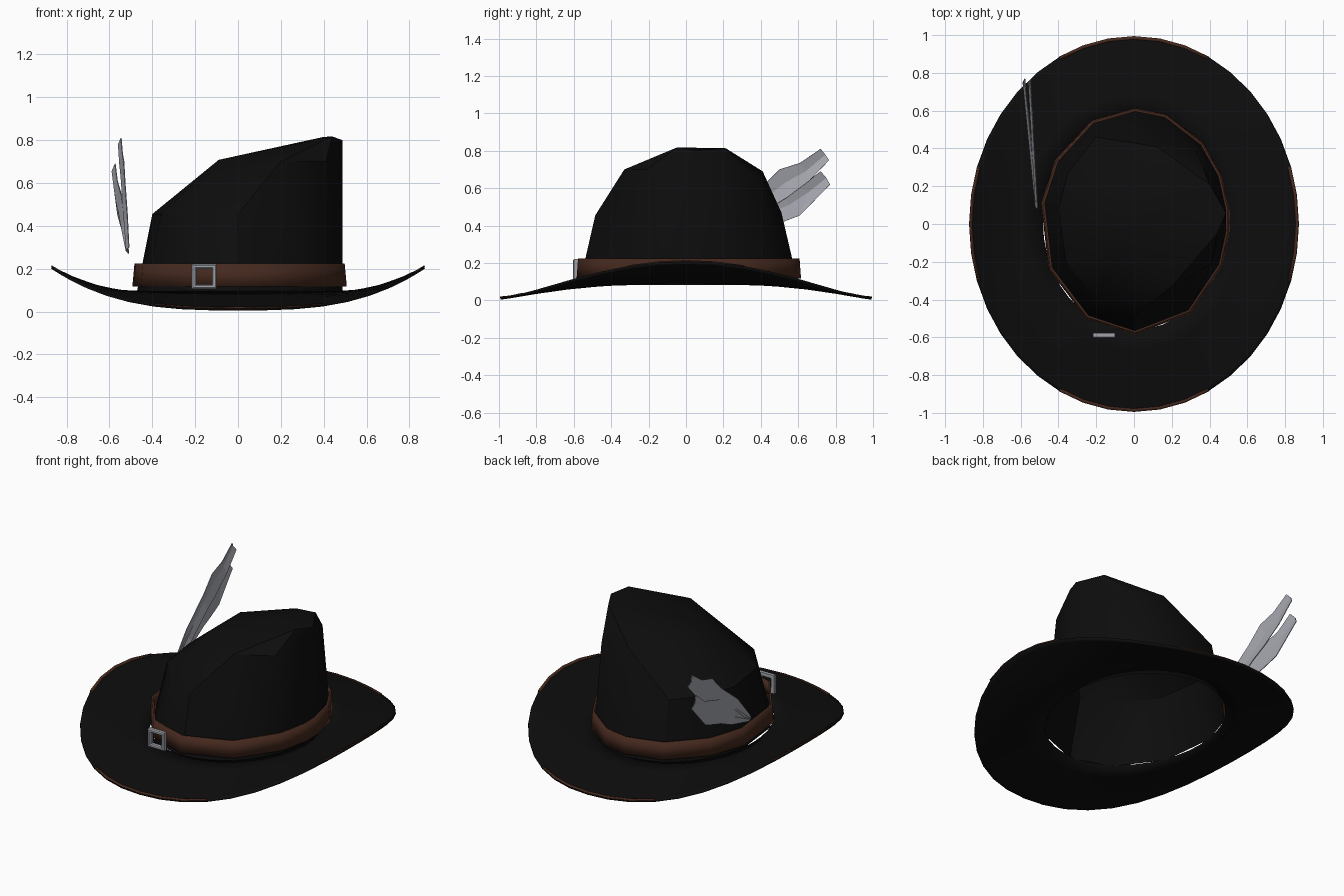
import bpy, bmesh, math

if "Cube" in bpy.data.objects:
    bpy.data.objects.remove(bpy.data.objects["Cube"])


def material(name, rgb):
    m = bpy.data.materials.new(name)
    m.diffuse_color = (*rgb, 1)
    m.use_nodes = True
    m.node_tree.nodes["Principled BSDF"].inputs["Base Color"].default_value = m.diffuse_color
    return m


BLACK = material("black felt", (0.004, 0.004, 0.004))
BROWN = material("brown leather", (0.06, 0.022, 0.013))
STEEL = material("steel grey", (0.36, 0.37, 0.40))
PLUME = material("feather grey", (0.38, 0.39, 0.43))


def finish(bm, name, mats, smooth=None, thickness=0, offset=-1):
    bmesh.ops.recalc_face_normals(bm, faces=bm.faces)
    me = bpy.data.meshes.new(name)
    bm.to_mesh(me)
    bm.free()
    ob = bpy.data.objects.new(name, me)
    bpy.context.collection.objects.link(ob)
    for m in mats:
        me.materials.append(m)
    if thickness:
        mod = ob.modifiers.new("thickness", 'SOLIDIFY')
        mod.thickness = thickness
        mod.offset = offset
    if smooth:
        bpy.ops.object.select_all(action='DESELECT')
        ob.select_set(True)
        bpy.context.view_layer.objects.active = ob
        bpy.ops.object.shade_smooth_by_angle(angle=math.radians(smooth))
    return ob


def bridge(bm, a, b, closed=True):
    n = len(a)
    return [bm.faces.new((a[i], a[(i + 1) % n], b[(i + 1) % n], b[i]))
            for i in range(n if closed else n - 1)]


# Brim: saddle-shaped ring, high at the sides and low at front and back
N = 40
bm = bmesh.new()
rings = []
for t in (0, 0.25, 0.5, 0.75, 0.95, 1):
    ring = []
    for i in range(N):
        a = 2 * math.pi * i / N
        c, s = math.cos(a), math.sin(a)
        side = abs(c) ** 3
        z = 0.083 + 0.117 * side * t ** 1.8 - 0.078 * (1 - side) * t
        ring.append(bm.verts.new((c * (0.483 + 0.387 * t),
                                  0.012 * (1 - t) + s * (0.575 + 0.417 * t), z + 0.006)))
    rings.append(ring)
for a, b in zip(rings, rings[1:]):
    bridge(bm, a, b)
finish(bm, "brim", [BLACK], 35, 0.012, 0)

# Edge trim: four thin leather arcs on the rim
bm = bmesh.new()
for mid, half in ((0, 2), (10, 3), (20, 2), (30, 3)):
    inner, outer = [], []
    for i in range(mid - half, mid + half + 1):
        a = 2 * math.pi * i / N
        c, s = math.cos(a), math.sin(a)
        side = abs(c) ** 3
        for t, row in ((0.965, inner), (1.005, outer)):
            z = 0.083 + 0.117 * side * t ** 1.8 - 0.078 * (1 - side) * t
            row.append(bm.verts.new((c * (0.483 + 0.387 * t),
                                     s * (0.575 + 0.417 * t), z + 0.012)))
    bridge(bm, inner, outer, False)
finish(bm, "edge_trim", [BROWN], 35, 0.006, 0)

# Crown: tapered wall rising to a slanted faceted top
rim = [(-.40, .08, .455), (-.36, -.20, .455), (-.20, -.40, .455), (0, -.485, .455),
       (.20, -.33, .70), (.41, -.21, .70), (.44, -.05, .817), (.487, .06, .80),
       (.40, .21, .815), (.33, .38, .65), (.12, .41, .69), (0, .51, .47),
       (-.20, .46, .46), (-.35, .27, .455)]
angles = [math.atan2(y / .57, x / .48) for x, y, z in rim]


def oval(bm, rx, ry, z, cx=0.005, cy=0.015):
    return [bm.verts.new((cx + rx * math.cos(a), cy + ry * math.sin(a), z)) for a in angles]


bm = bmesh.new()
oval(bm, .485, .585, .085)
for p in rim + [(-.09, -.10, .708), (-.09, .15, .708)]:
    bm.verts.new(p)
bmesh.ops.convex_hull(bm, input=bm.verts[:])
bm.normal_update()
bmesh.ops.delete(bm, geom=[f for f in bm.faces if f.normal.z < -0.9], context='FACES_ONLY')
finish(bm, "crown", [BLACK], 30)

# Hat band around the foot of the crown
bm = bmesh.new()
bridge(bm, oval(bm, .505, .60, .118), oval(bm, .495, .592, .225))
finish(bm, "hat_band", [BROWN], 40, 0.012, -1)

# Buckle: square frame with a bevelled outline
bm = bmesh.new()
loops = []
for half, y in ((.058, -.578), (.058, -.598), (.052, -.604),
                (.042, -.604), (.036, -.598), (.036, -.578)):
    loops.append([bm.verts.new((-.158 + sx * half, y, .163 + sz * half))
                  for sx, sz in ((-1, -1), (1, -1), (1, 1), (-1, 1))])
for a, b in zip(loops, loops[1:] + loops[:1]):
    bridge(bm, a, b)
finish(bm, "buckle", [STEEL])


# Feathers: creased blades, given as (y, z) of upper edge, quill and lower edge
def feather(name, upper, quill, lower, lean):
    bm = bmesh.new()
    rows = []
    for pts, dx in ((upper, 0), (quill, -.012), (lower, 0)):
        rows.append([bm.verts.new((-.508 - lean * (y - .07) / .7 + dx, y, z)) for y, z in pts])
    bridge(bm, rows[0], rows[1], False)
    bridge(bm, rows[1], rows[2], False)
    finish(bm, name, [PLUME], None, 0.004, 0)


feather("upper_feather",
        [(.08, .30), (.22, .46), (.40, .60), (.50, .70), (.61, .735), (.72, .81)],
        [(.09, .285), (.25, .41), (.43, .55), (.53, .63), (.64, .69), (.745, .78)],
        [(.10, .27), (.27, .36), (.44, .49), (.54, .55), (.66, .64), (.765, .75)], .04)
feather("lower_feather",
        [(.10, .30), (.27, .42), (.42, .54), (.52, .575), (.62, .61), (.72, .69)],
        [(.10, .285), (.28, .375), (.45, .47), (.55, .51), (.65, .575), (.75, .655)],
        [(.10, .27), (.30, .33), (.43, .39), (.52, .42), (.61, .455), (.77, .62)], .07)
